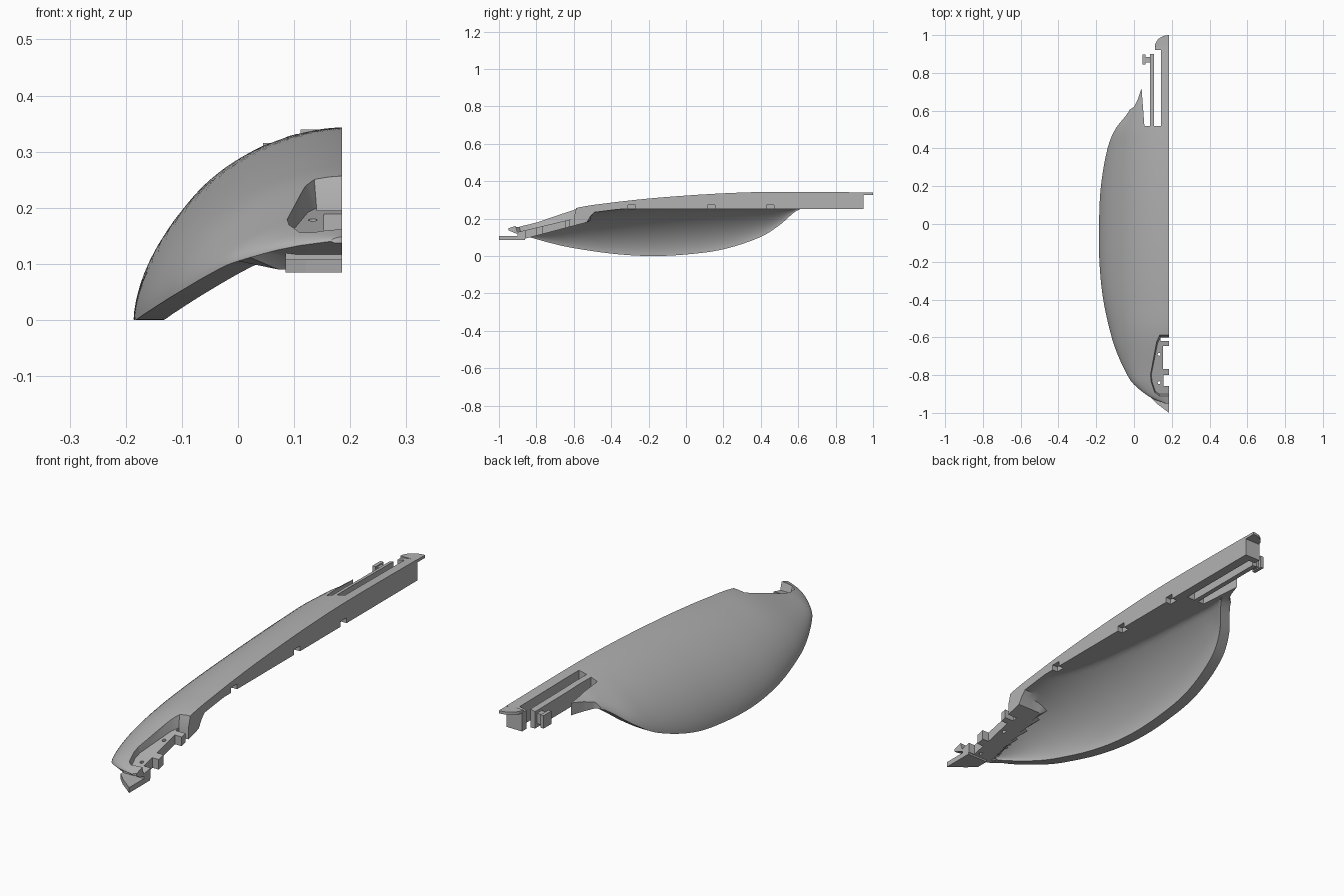
import bpy, bmesh, math
from mathutils import Vector

cube = bpy.data.objects.get("Cube")
if cube:
    bpy.data.objects.remove(cube, do_unlink=True)

gray = bpy.data.materials.new("plain_gray")
gray.use_nodes = True
COLOR = (0.45, 0.45, 0.45, 1)
gray.diffuse_color = COLOR
gray.node_tree.nodes["Principled BSDF"].inputs["Base Color"].default_value = COLOR

MID = 0.185          # flat cut plane of the half shell
CURVE = 2 / 1.7      # section fullness


def smooth(keys, y):
    """Cubic interpolation through (y, value) keys."""
    y = min(max(y, keys[0][0]), keys[-1][0])
    i = next(k for k in range(len(keys) - 1) if y <= keys[k + 1][0])

    def slope(k):
        a, b = keys[max(k - 1, 0)], keys[min(k + 1, len(keys) - 1)]
        return (b[1] - a[1]) / (b[0] - a[0])
    (y0, v0), (y1, v1) = keys[i], keys[i + 1]
    h = y1 - y0
    t = (y - y0) / h
    return (v0 * (1 + 2 * t) * (1 - t) ** 2 + h * slope(i) * t * (1 - t) ** 2
            + v1 * t * t * (3 - 2 * t) + h * slope(i + 1) * t * t * (t - 1))


def linear(keys, y):
    for (y0, v0), (y1, v1) in zip(keys, keys[1:]):
        if y <= y1:
            return v0 + (v1 - v0) * max(0, (y - y0) / (y1 - y0))
    return keys[-1][1]


def loft(name, rings):
    """Solid from a row of closed rings with capped ends."""
    bm = bmesh.new()
    rows = [[bm.verts.new(p) for p in ring] for ring in rings]
    n = len(rows[0])
    for a, b in zip(rows, rows[1:]):
        for i in range(n):
            j = (i + 1) % n
            bm.faces.new((a[i], a[j], b[j], b[i]))
    bm.faces.new(rows[0][::-1])
    bm.faces.new(rows[-1])
    bmesh.ops.recalc_face_normals(bm, faces=bm.faces)
    mesh = bpy.data.meshes.new(name)
    bm.to_mesh(mesh)
    bm.free()
    mesh.materials.append(gray)
    ob = bpy.data.objects.new(name, mesh)
    bpy.context.collection.objects.link(ob)
    return ob


def prism(name, outline, z0, z1):
    return loft(name, [[(x, y, z) for x, y in outline] for z in (z0, z1)])


def box(name, x0, x1, y0, y1, z0, z1):
    return prism(name, [(x0, y0), (x1, y0), (x1, y1), (x0, y1)], z0, z1)


# Shell: rim plan, rim height, crown and inner ceiling along the length
rim_x = [(-.95, .165), (-.92, .09), (-.85, 0), (-.8, -.035), (-.7, -.083), (-.6, -.118),
         (-.4, -.163), (-.2, -.183), (0, -.185), (.2, -.175), (.4, -.14), (.5, -.1),
         (.6, -.025), (.66, -.01), (.95, -.01)]
rim_z = [(-.95, .14), (-.85, .105), (-.7, .063), (-.6, .042), (-.4, .013), (-.2, 0),
         (0, .008), (.2, .036), (.4, .102), (.5, .165), (.6, .247), (.66, .25), (.95, .25)]
crown = [(-.95, .148), (-.9, .165), (-.8, .195), (-.58, .258), (-.4, .285), (-.2, .307),
         (0, .323), (.2, .335), (.4, .342), (.6, .343), (.95, .34)]
ceiling = [(-.95, .137), (-.92, .125), (-.89, .112), (-.87, .09), (-.53, .18),
           (-.5, .23), (-.45, .25)]


def arc(a, b, zr, steps=24):
    for i in range(steps + 1):
        t = math.pi / 2 * i / steps
        yield (MID - a * max(math.cos(t), 0) ** CURVE if i < steps else MID,
               zr + b * math.sin(t) ** CURVE)


def section(y):
    zr, top = smooth(rim_z, y), smooth(crown, y)
    a, b = MID - smooth(rim_x, y), top - zr
    outer = [(x, y, z) for x, z in arc(a, b, zr)]
    inner = []
    for x, z in arc(a - min(.05, a * .4), max(.002, b - .04), zr):
        roof = linear(ceiling, y) if x > .055 else .25
        inner.append((x, y, min(z, roof)))
    return outer + inner[::-1]


STATIONS = 95
shell = loft("top_shell", [section(-.95 + 1.9 * i / STATIONS) for i in range(STATIONS + 1)])

# Cutters: rear outline with open slot, closed slot, strip end
cutters = [
    prism("outer_slot", [(.055, .52), (.085, .52), (.085, 1), (-.3, 1), (-.3, .6),
                         (-.03, .6), (0, .62), (.02, .66), (.04, .72)], .1, .5),
    box("inner_slot", .106, .143, .52, .92, .1, .5),
    box("strip_end", .05, .111, .9, 1, .1, .5),
]

# Front recess with a sloping floor and drafted walls
recess = [(.26, -.585), (.135, -.585), (.118, -.62), (.082, -.8), (.085, -.84),
          (.105, -.9), (.13, -.918), (.26, -.918)]


def recess_ring(scale, lift):
    ring = []
    for x, y in recess:
        px, py = MID + (x - MID) * scale, -.75 + (y + .75) * scale
        ring.append((px, py, .135 + .24 * (py + .87) + lift))
    return ring


cutters.append(loft("recess_cut", [recess_ring(.9, 0), recess_ring(1, .06),
                                   recess_ring(1.12, .2)]))

# Floor openings, screw holes and edge notches
for y0, y1, x0 in ((-.767, -.645, .153), (-.857, -.8, .155), (-.62, -.6, .14)):
    cutters.append(box("floor_opening", x0, .25, y0, y1, .05, .235))
for y in (-.69, -.84):
    hole = [(.133 + .008 * math.cos(k * math.pi / 6), y + .008 * math.sin(k * math.pi / 6))
            for k in range(12)]
    cutters.append(prism("screw_hole", hole, .05, .21))
for y in (-.29, .135, .45):
    cutters.append(box("edge_notch", .16, .25, y - .02, y + .02, .2, .273))

bpy.context.view_layer.objects.active = shell
for cutter in cutters:
    cutter.hide_render = True
    mod = shell.modifiers.new("cut", "BOOLEAN")
    mod.operation = "DIFFERENCE"
    mod.solver = "EXACT"
    mod.object = cutter
    bpy.ops.object.modifier_apply(modifier=mod.name)
for cutter in cutters:
    bpy.data.objects.remove(cutter, do_unlink=True)

# Smooth shading with sharp edges
bpy.ops.object.select_all(action="DESELECT")
shell.select_set(True)
bpy.ops.object.shade_smooth_by_angle(angle=math.radians(30))

# Front tab under the nose
prism("front_tab", [(.085, -.86), (.085, -.915), (.12, -.95), (MID, -1), (MID, -.86)],
      .085, .108)
box("tab_riser", .085, MID, -.9, -.86, .1, .123)

# Rounded lip on the tail
lip = [(MID, .94), (.111, .94)]
lip += [(MID - .074 * math.cos(k * math.pi / 16), .94 + .06 * math.sin(k * math.pi / 16))
        for k in range(1, 9)]
prism("tail_lip", lip, .327, .339)

# Snap hook at the end of the flexible strip
box("snap_hook", .05, .106, .855, .885, .265, .31)
box("snap_hook_head", .045, .06, .845, .898, .26, .315)
